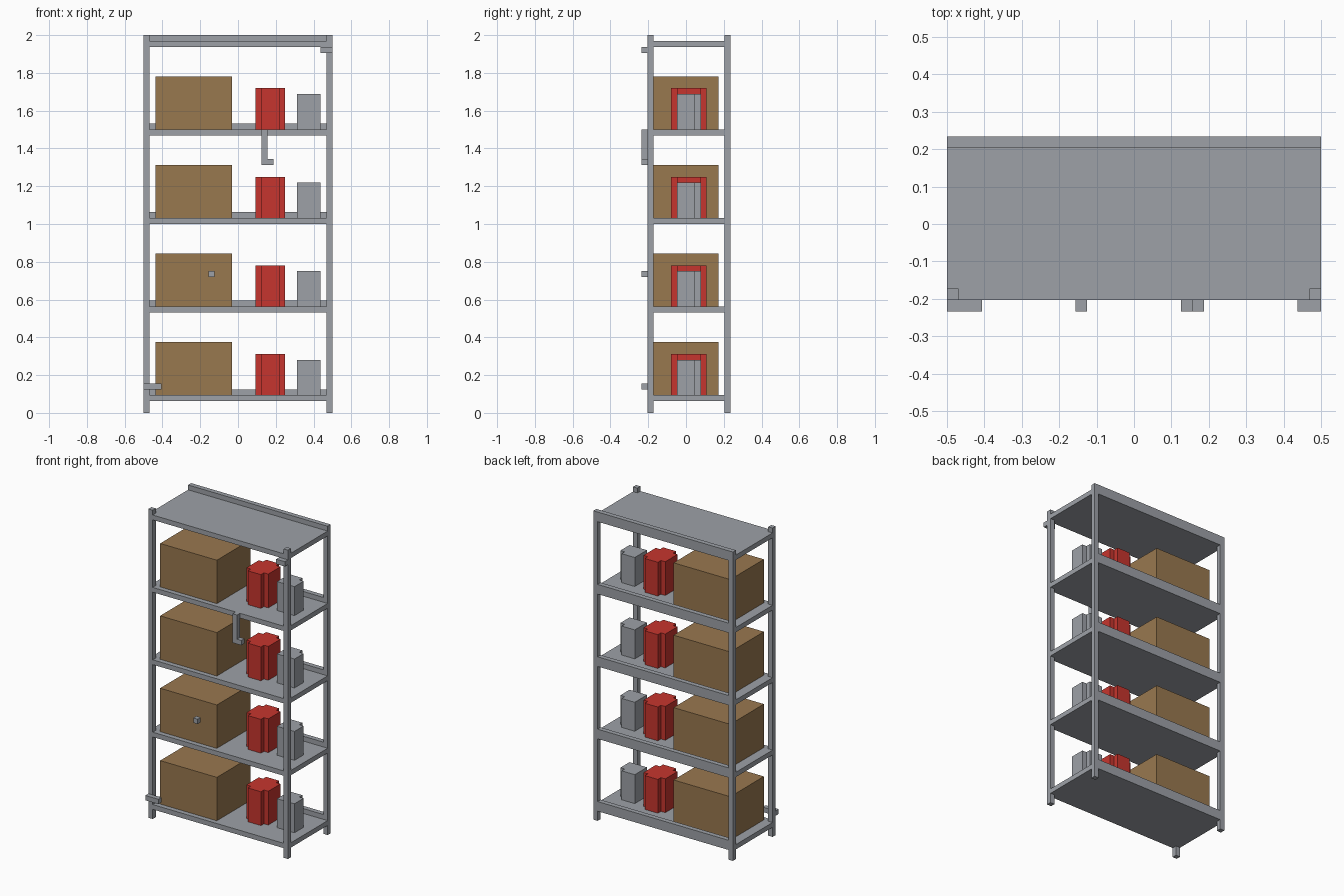
import bpy, bmesh

if "Cube" in bpy.data.objects:
    bpy.data.objects.remove(bpy.data.objects["Cube"], do_unlink=True)

U = 1 / 32  # building module: the rack is 32 x 15 x 64 modules


def material(name, rgb):
    """Flat colour from 0-255 sRGB."""
    lin = [((c / 255 + 0.055) / 1.055) ** 2.4 for c in rgb] + [1.0]
    m = bpy.data.materials.new(name)
    m.use_nodes = True
    m.diffuse_color = lin
    bsdf = m.node_tree.nodes["Principled BSDF"]
    bsdf.inputs["Base Color"].default_value = lin
    bsdf.inputs["Roughness"].default_value = 0.7
    return m


STEEL = material("steel grey", (157, 161, 167))
CARD = material("cardboard brown", (153, 120, 79))
RED = material("red", (198, 53, 46))


def prism(name, outline, z0, z1, mat, along="z"):
    """Extrude a counter-clockwise outline given in modules."""
    bm = bmesh.new()
    if along == "z":
        pts = [(x, y, z0) for x, y in outline]
    else:  # outline in x, z, extruded along y
        pts = [(x, z0, z) for x, z in outline]
    face = bm.faces.new([bm.verts.new(((x - 16) * U, (y - 7.5) * U, z * U)) for x, y, z in pts])
    new = bmesh.ops.extrude_face_region(bm, geom=[face])["geom"]
    d = (z1 - z0) * U
    move = (0, 0, d) if along == "z" else (0, d, 0)
    bmesh.ops.translate(bm, vec=move, verts=[v for v in new if isinstance(v, bmesh.types.BMVert)])
    bmesh.ops.recalc_face_normals(bm, faces=bm.faces)
    mesh = bpy.data.meshes.new(name)
    bm.to_mesh(mesh)
    bm.free()
    mesh.materials.append(mat)
    ob = bpy.data.objects.new(name, mesh)
    bpy.context.collection.objects.link(ob)
    return ob


def rect(x0, x1, y0, y1):
    return [(x0, y0), (x1, y0), (x1, y1), (x0, y1)]


def notched(x0, x1, y0, y1, corners=(0, 1, 2, 3)):
    """Rectangle with one-module square notches at the chosen corners."""
    n = [[(x0, y0 + 1), (x0 + 1, y0 + 1), (x0 + 1, y0)],
         [(x1 - 1, y0), (x1 - 1, y0 + 1), (x1, y0 + 1)],
         [(x1, y1 - 1), (x1 - 1, y1 - 1), (x1 - 1, y1)],
         [(x0 + 1, y1), (x0 + 1, y1 - 1), (x0, y1 - 1)]]
    plain = rect(x0, x1, y0, y1)
    return [p for i in range(4) for p in (n[i] if i in corners else [plain[i]])]


# Corner posts
for side, x in (("right", 0), ("left", 31)):
    for end, y in (("front", 1), ("back", 14)):
        prism(f"{end}_{side}_post", rect(x, x + 1, y, y + 1), 0, 64, STEEL)

# Shelves fitted around the posts, each with a raised back lip
for i in range(5):
    z = 2 + 15 * i
    prism(f"shelf_{i + 1}", notched(0, 32, 1, 15), z, z + 1, STEEL)
    prism(f"back_lip_{i + 1}", rect(1, 31, 14, 15), z + 1, z + 2, STEEL)
    if i == 4:
        break
    # Goods on the shelf
    prism(f"carton_{i + 1}", rect(2, 15, 2, 13), z + 1, z + 10, CARD)
    prism(f"red_drum_{i + 1}", notched(19, 24, 5, 11), z + 1, z + 8, RED)
    prism(f"grey_canister_{i + 1}", notched(26, 30, 6, 10, (2,)), z + 1, z + 7, STEEL)

# Small fittings on the front
prism("lower_bracket", rect(0, 3, 4, 5), 0, 1, STEEL, "y")
prism("upper_bracket", rect(30, 32, 61, 62), 0, 1, STEEL, "y")
prism("front_peg", rect(11, 12, 23, 24), 0, 1, STEEL, "y")
prism("hook", [(20, 42), (22, 42), (22, 43), (21, 43), (21, 48), (20, 48)], 0, 1, STEEL, "y")
